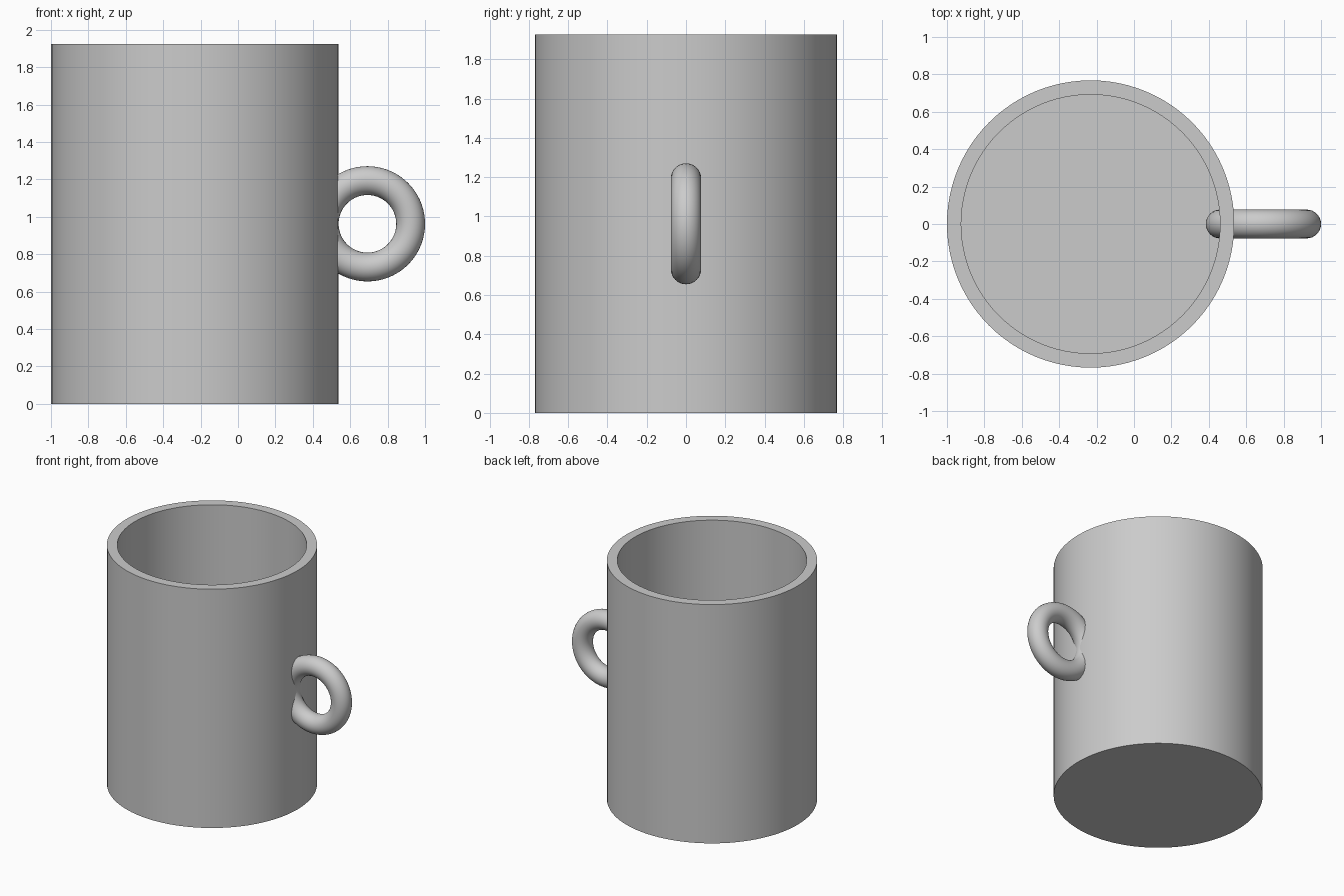
import bpy
import bmesh
import math
from mathutils import Matrix

cube = bpy.data.objects.get("Cube")
if cube:
    bpy.data.objects.remove(cube, do_unlink=True)

# Single plain grey material
grey = bpy.data.materials.new("plain_grey")
grey.use_nodes = True
colour = (0.6, 0.6, 0.6, 1.0)
grey.diffuse_color = colour
grey.node_tree.nodes["Principled BSDF"].inputs["Base Color"].default_value = colour

RADIUS, WALL, HEIGHT = 0.768, 0.076, 1.925
CUP_X = RADIUS - 1.0


def finish(obj, name):
    obj.name = name
    obj.data.materials.append(grey)
    bpy.ops.object.select_all(action="DESELECT")
    obj.select_set(True)
    bpy.context.view_layer.objects.active = obj
    bpy.ops.object.shade_smooth_by_angle(angle=math.radians(30))


# Mug body: a closed cylinder whose top is inset and pushed down to the floor
bm = bmesh.new()
bmesh.ops.create_cone(bm, cap_ends=True, segments=96, radius1=RADIUS, radius2=RADIUS,
                      depth=HEIGHT, matrix=Matrix.Translation((0, 0, HEIGHT / 2)))
bm.normal_update()
top = max(bm.faces, key=lambda f: f.calc_center_median().z)
bmesh.ops.inset_region(bm, faces=[top], thickness=WALL, use_even_offset=True)
hollow = bmesh.ops.extrude_face_region(bm, geom=[top])
inner = [v for v in hollow["geom"] if isinstance(v, bmesh.types.BMVert)]
bmesh.ops.translate(bm, verts=inner, vec=(0, 0, WALL - HEIGHT))
if top.is_valid:
    bmesh.ops.delete(bm, geom=[top], context="FACES_ONLY")
bmesh.ops.recalc_face_normals(bm, faces=bm.faces)
mesh = bpy.data.meshes.new("mug_body")
bm.to_mesh(mesh)
bm.free()
body = bpy.data.objects.new("mug_body", mesh)
body.location.x = CUP_X
bpy.context.collection.objects.link(body)
finish(body, "mug_body")

# Handle: an upright ring passing through the wall
bpy.ops.mesh.primitive_torus_add(major_radius=0.231, minor_radius=0.077,
                                 major_segments=72, minor_segments=32,
                                 location=(0.692, 0, HEIGHT / 2),
                                 rotation=(math.pi / 2, 0, 0))
finish(bpy.context.object, "handle")
